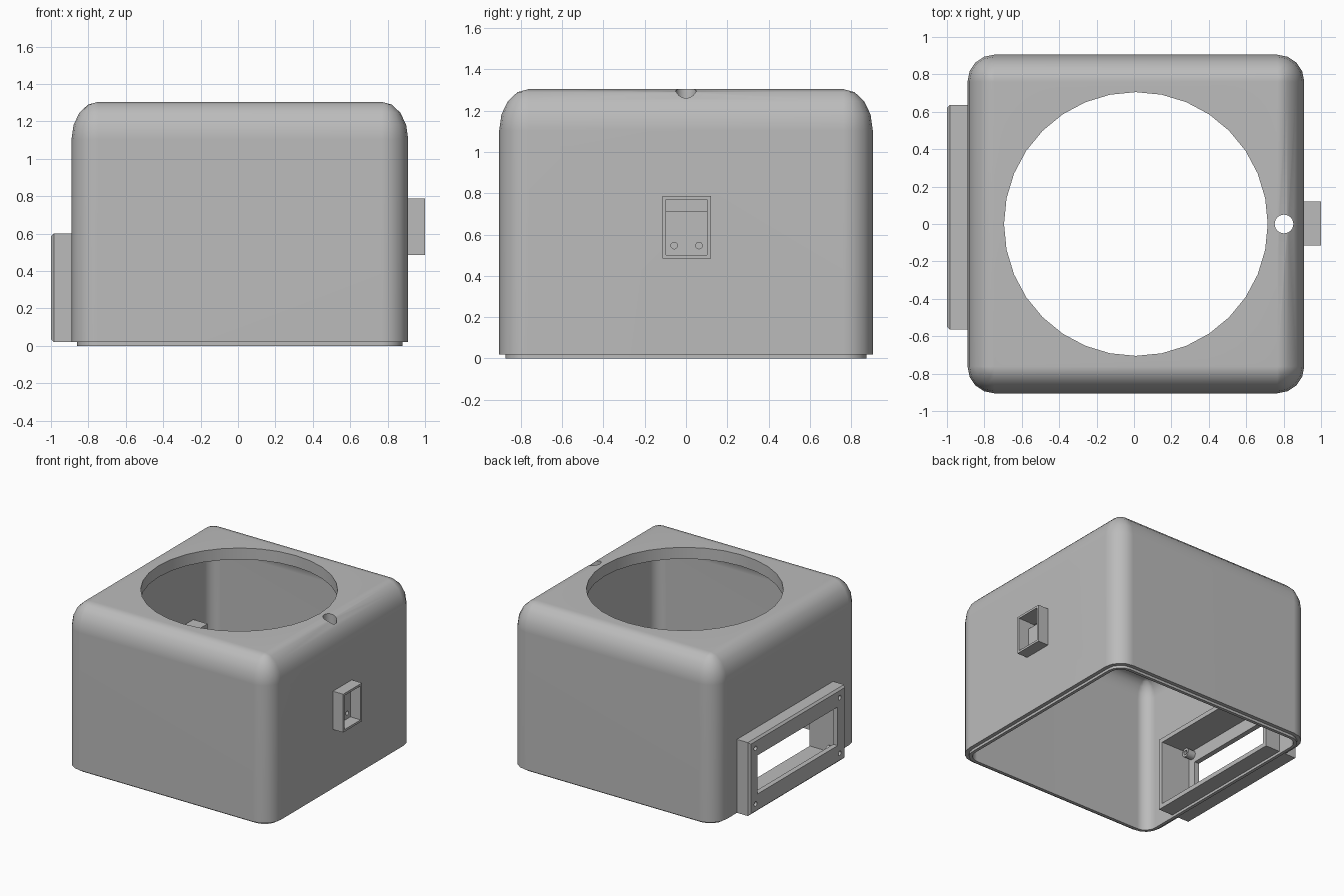
import bpy, bmesh, math
from mathutils import Matrix, Vector

cube = bpy.data.objects.get("Cube")
if cube:
    bpy.data.objects.remove(cube, do_unlink=True)

grey = bpy.data.materials.new("plain grey")
grey.use_nodes = True
colour = (0.5, 0.5, 0.5, 1)
grey.diffuse_color = colour
grey.node_tree.nodes["Principled BSDF"].inputs["Base Color"].default_value = colour

CX = 0.01          # centre of the body in x
STEPS = 4          # segments in each rounded corner


def finish(bm, name):
    bmesh.ops.remove_doubles(bm, verts=bm.verts, dist=0.0005)
    bmesh.ops.recalc_face_normals(bm, faces=bm.faces)
    mesh = bpy.data.meshes.new(name)
    bm.to_mesh(mesh)
    bm.free()
    mesh.materials.append(grey)
    obj = bpy.data.objects.new(name, mesh)
    bpy.context.collection.objects.link(obj)
    return obj


def box(name, low, high, bevel=0):
    low, high = Vector(low), Vector(high)
    bm = bmesh.new()
    bmesh.ops.create_cube(bm, size=1)
    bmesh.ops.scale(bm, vec=high - low, verts=bm.verts)
    bmesh.ops.translate(bm, vec=(low + high) / 2, verts=bm.verts)
    if bevel:  # soften only the edges around the outer (-x) end
        edges = [e for e in bm.edges if any(v.co.x < low.x + 0.001 for v in e.verts)
                 and all(v.co.x < low.x + 0.001 for v in e.verts)]
        bmesh.ops.bevel(bm, geom=edges, offset=bevel, segments=1, affect='EDGES')
    return finish(bm, name)


def cylinder(name, centre, radius, depth, axis='Z', sides=32):
    bm = bmesh.new()
    turn = Matrix.Rotation(math.pi / 2, 4, 'Y') if axis == 'X' else Matrix()
    bmesh.ops.create_cone(bm, cap_ends=True, segments=sides, radius1=radius, radius2=radius,
                          depth=depth, matrix=Matrix.Translation(centre) @ turn)
    return finish(bm, name)


def rounded_loop(half_x, half_y, radius, z):
    points = []
    for quarter, (sx, sy) in enumerate([(1, 1), (-1, 1), (-1, -1), (1, -1)]):
        for i in range(STEPS + 1):
            a = math.pi / 2 * (quarter + i / STEPS)
            points.append((CX + sx * (half_x - radius) + radius * math.cos(a),
                           sy * (half_y - radius) + radius * math.sin(a), z))
    return points


def rounded_block(name, half_x, half_y, radius, bottom, top, fall):
    """Upright block with rounded corners and, if fall > 0, a rounded top rim."""
    loops = [rounded_loop(half_x, half_y, radius, bottom)]
    for i in range(STEPS + 1 if fall else 1):
        a = math.pi / 2 * i / STEPS
        inset = radius * (1 - math.cos(a))
        loops.append(rounded_loop(half_x - inset, half_y - inset, radius - inset,
                                  top - fall * (1 - math.sin(a))))
    bm = bmesh.new()
    rings = [[bm.verts.new(p) for p in loop] for loop in loops]
    n = len(rings[0])
    for lower, upper in zip(rings, rings[1:]):
        for i in range(n):
            j = (i + 1) % n
            bm.faces.new((lower[i], lower[j], upper[j], upper[i]))
    bm.faces.new(rings[0][::-1])
    bm.faces.new(rings[-1])
    return finish(bm, name)


def combine(obj, tool, operation='DIFFERENCE'):
    mod = obj.modifiers.new("bool", 'BOOLEAN')
    mod.operation, mod.object, mod.solver = operation, tool, 'EXACT'
    bpy.context.view_layer.objects.active = obj
    bpy.ops.object.modifier_apply(modifier=mod.name)
    bpy.data.objects.remove(tool, do_unlink=True)


def smooth(obj):
    bpy.ops.object.select_all(action='DESELECT')
    obj.select_set(True)
    bpy.context.view_layer.objects.active = obj
    bpy.ops.object.shade_smooth_by_angle(angle=math.radians(32))
    mod = obj.modifiers.new("even shading", 'WEIGHTED_NORMAL')
    mod.keep_sharp = True


# Hollow housing with a locating lip at the foot
housing = rounded_block("housing", 0.9, 0.905, 0.143, 0.02, 1.305, 0.2)
combine(housing, rounded_block("lip", 0.87, 0.875, 0.113, 0, 0.1, 0), 'UNION')
combine(housing, rounded_block("cavity", 0.845, 0.85, 0.09, -0.1, 1.215, 0.13))

# Large round opening and small cable hole in the top
combine(housing, cylinder("opening", (CX, 0, 1.3), 0.705, 0.5))
combine(housing, cylinder("cable_hole", (0.802, 0, 1.2), 0.05, 0.6, sides=24))

# Display opening through the -x wall
Y0, Y1, Z0, Z1 = -0.565, 0.635, 0.02, 0.6
WALL = 0.035
inner = ((Y0 + WALL, Z0 + WALL), (Y1 - WALL, Z1 - WALL))
combine(housing, box("wall_cut", (-1.1, *inner[0]), (-0.6, *inner[1])))

# Small connector holder on the +x wall, with wire slot
combine(housing, box("wire_slot", (0.8, -0.1, 0.715), (1.1, 0.105, 0.77)))
holder = box("connector_holder", (0.9, -0.115, 0.485), (1, 0.12, 0.787))
combine(holder, box("recess", (0.88, -0.097, 0.502), (1.1, 0.102, 0.77)))
for y in (-0.057, 0.063):
    for target in (housing,):
        combine(target, cylinder("pilot_hole", (0.91, y, 0.547), 0.016, 0.06, 'X', 16))

# Display frame: an open box through the wall with a window and screw bosses
frame = box("display_frame", (-1, Y0, Z0), (-0.71, Y1, Z1), 0.015)
combine(frame, box("frame_cavity", (-0.96, *inner[0]), (-0.6, *inner[1])))
combine(frame, box("window", (-1.1, -0.465, 0.16), (-0.9, 0.535, 0.465)))
screws = [(y, z) for y in (-0.49, 0.56) for z in (0.09, 0.53)]
for y, z in screws:
    combine(frame, cylinder("boss", (-0.935, y, z), 0.034, 0.08, 'X', 20), 'UNION')
for y, z in screws:
    combine(frame, cylinder("screw_hole", (-0.95, y, z), 0.018, 0.2, 'X', 16))

for part in (housing, holder, frame):
    smooth(part)
